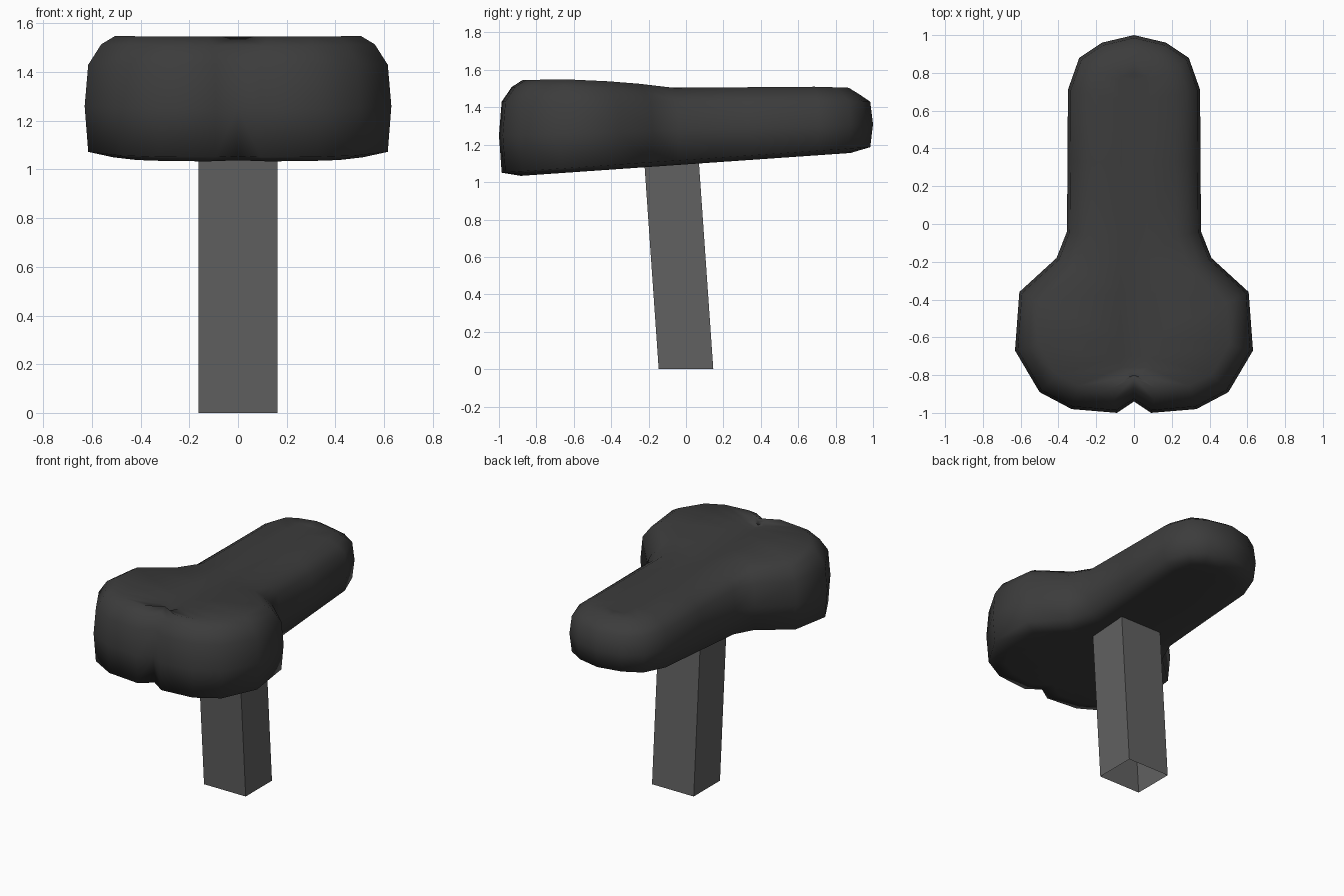
import bpy, bmesh
from mathutils import Vector

if "Cube" in bpy.data.objects:
    bpy.data.objects.remove(bpy.data.objects["Cube"])


def material(name, v):
    m = bpy.data.materials.new(name)
    m.diffuse_color = (v, v, v, 1)
    m.use_nodes = True
    m.node_tree.nodes["Principled BSDF"].inputs["Base Color"].default_value = m.diffuse_color
    return m


def add_object(name, bm, mat):
    me = bpy.data.meshes.new(name)
    bm.to_mesh(me)
    bm.free()
    me.materials.append(mat)
    ob = bpy.data.objects.new(name, me)
    bpy.context.collection.objects.link(ob)
    return ob


def interp(table, y):
    for (a, za), (b, zb) in zip(table, table[1:]):
        if y <= b:
            return za + (zb - za) * max(0, (y - a) / (b - a))
    return table[-1][1]


# Saddle: half outline seen from above (x, y, matching y on the centre line)
OUTLINE = [(0, 1, .80), (.17, .96, .78), (.29, .88, .76), (.35, .71, .66),
           (.352, .33, .33), (.355, -.04, -.04), (.41, -.18, -.18),
           (.607, -.36, -.36), (.63, -.67, -.6), (.5, -.89, -.7),
           (.33, -.98, -.76), (.09, -1, -.81), (0, -.94, -.8)]
TOP = [(-1, 1.54), (-.86, 1.546), (-.6, 1.55), (-.3, 1.532), (-.08, 1.504),
       (.7, 1.51), (1, 1.5)]


def bottom(y):
    return 1.035 + (y + .86) * .0694


pts = [Vector(p[:2]) for p in OUTLINE]
pts_ext = [Vector((-pts[1].x, pts[1].y))] + pts + [Vector((-pts[-2].x, pts[-2].y))]
normals = []
for a, b, c in zip(pts_ext, pts_ext[1:], pts_ext[2:]):
    t = (b - a).normalized() + (c - b).normalized()
    normals.append(Vector((t.y, -t.x)).normalized())    # pointing inward


def ring(d, height):
    out = []
    for p, n in zip(pts, normals):
        q = p + n * d
        out.append((max(q.x, 0) if p.x else 0, q.y, height(p.y, q.y)))
    return out


# Rings from the underside centre line, round the side, to the top groove
rings = [
    [(0, s, bottom(s)) for _, _, s in OUTLINE],
    ring(.12, lambda y, q: bottom(q)),
    ring(.015, lambda y, q: bottom(q) + .024),
    ring(0, lambda y, q: 1.28 + .03 * y),
    ring(.015, lambda y, q: 1.43),
    ring(.07, lambda y, q: interp(TOP, q) - .035),
    ring(.13, lambda y, q: interp(TOP, q)),
    [(min(.07, x * .4), s, interp(TOP, s) * .55 + 1.505 * .45) for x, _, s in OUTLINE],
    [(0, s, 1.502) for _, _, s in OUTLINE],
]
bm = bmesh.new()
grid = [[bm.verts.new(p) for p in r] for r in rings]
for lo, hi in zip(grid, grid[1:]):
    for i in range(len(lo) - 1):
        bm.faces.new((lo[i], lo[i + 1], hi[i + 1], hi[i]))
bmesh.ops.remove_doubles(bm, verts=bm.verts, dist=.0005)
# Mirror the half and weld it along the centre line
bmesh.ops.mirror(bm, geom=bm.verts[:] + bm.edges[:] + bm.faces[:],
                 axis='X', merge_dist=.0005)
bmesh.ops.remove_doubles(bm, verts=bm.verts, dist=.0005)
bmesh.ops.recalc_face_normals(bm, faces=bm.faces)
for f in bm.faces:
    f.smooth = True
add_object("saddle", bm, material("black leather", .045))

# Seat post: square open tube leaning back into the saddle
bm = bmesh.new()
corners = [(-1, -1), (1, -1), (1, 1), (-1, 1)]
low = [bm.verts.new((.162 * x, .146 * y, 0)) for x, y in corners]
top = [bm.verts.new((.162 * x, .146 * y - .08, 1.15)) for x, y in corners]
for i in range(4):
    j = (i + 1) % 4
    bm.faces.new((low[i], low[j], top[j], top[i]))
add_object("seat_post", bm, material("grey metal", .12))
